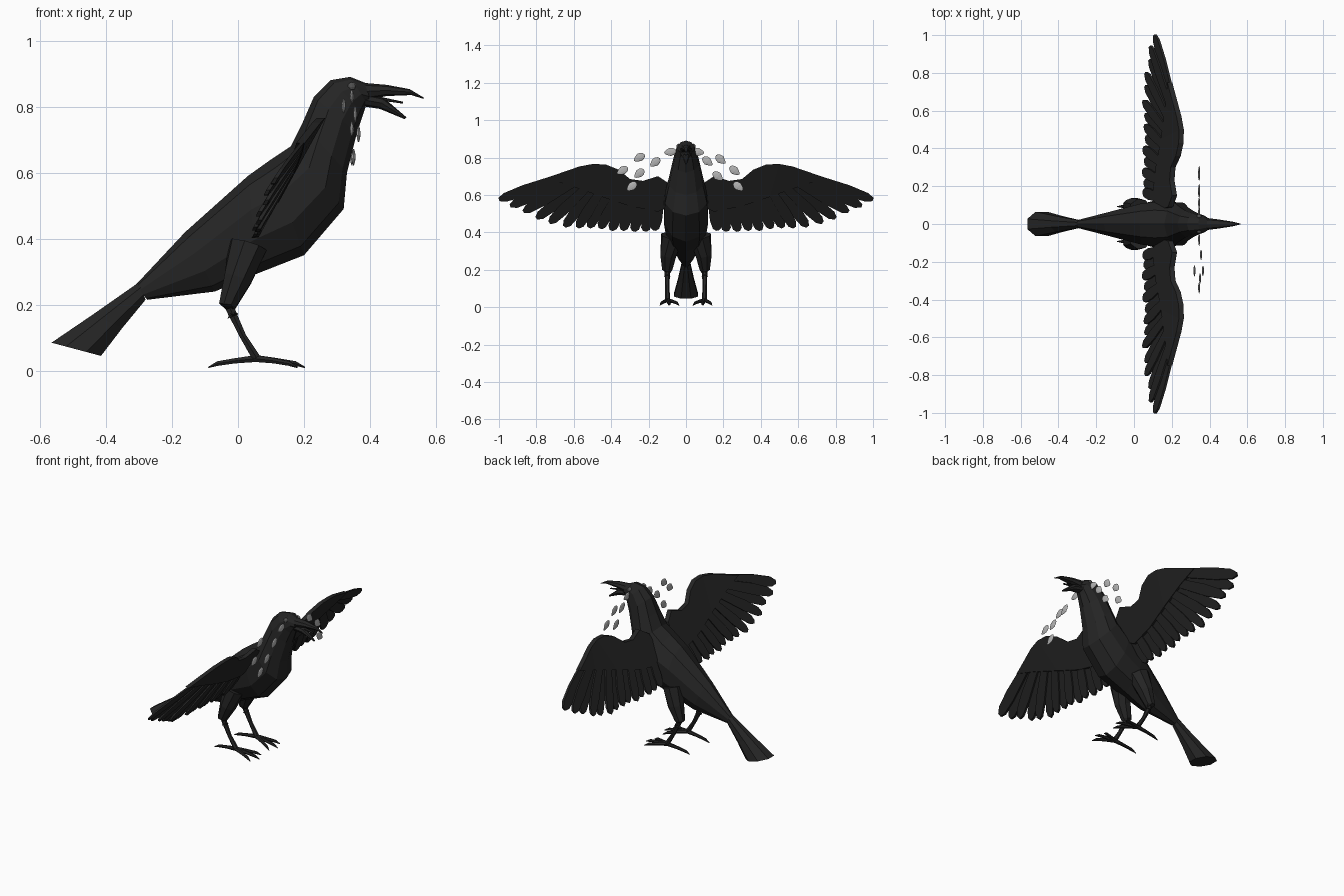
import bpy, bmesh, math
from mathutils import Vector, Matrix

cube = bpy.data.objects.get("Cube")
if cube:
    bpy.data.objects.remove(cube)


def material(name, rgb):
    m = bpy.data.materials.new(name)
    m.use_nodes = True
    m.diffuse_color = (*rgb, 1)
    m.node_tree.nodes["Principled BSDF"].inputs["Base Color"].default_value = (*rgb, 1)
    return m


BLACK = material("soft black", (0.018, 0.018, 0.018))
GREY = material("tear grey", (0.45, 0.45, 0.45))
EYE = material("eye grey", (0.08, 0.08, 0.08))


def finish(bm, name, mat, mirror=False):
    bmesh.ops.recalc_face_normals(bm, faces=bm.faces)
    mesh = bpy.data.meshes.new(name)
    bm.to_mesh(mesh)
    bm.free()
    mesh.materials.append(mat)
    ob = bpy.data.objects.new(name, mesh)
    bpy.context.collection.objects.link(ob)
    if mirror:
        mod = ob.modifiers.new("mirror", "MIRROR")
        mod.use_axis = (False, True, False)
    return ob


def skin(bm, rings):
    """Join rings of points into a closed skin."""
    loops = [[bm.verts.new(p) for p in ring] for ring in rings]
    n = len(loops[0])
    for a, b in zip(loops, loops[1:]):
        for i in range(n):
            j = (i + 1) % n
            bm.faces.new((a[i], a[j], b[j], b[i]))
    bm.faces.new(loops[0])
    bm.faces.new(loops[-1])


def loft(name, sections, sides=10, turn=0.0):
    """Sections are top (x, z), bottom (x, z) and half width."""
    bm = bmesh.new()
    rings = []
    grow = 1 / math.cos(turn)
    for (tx, tz), (bx, bz), w in sections:
        ring = []
        for k in range(sides):
            a = math.tau * k / sides + turn
            c, s = math.cos(a) * grow / 2, math.sin(a) * w
            ring.append(((tx + bx) / 2 + c * (tx - bx), s, (tz + bz) / 2 + c * (tz - bz)))
        rings.append(ring)
    skin(bm, rings)
    return finish(bm, name, BLACK)


def tube(bm, points, radii, sides=6):
    pts = [Vector(p) for p in points]
    rings = []
    for i, p in enumerate(pts):
        d = pts[min(i + 1, len(pts) - 1)] - pts[max(i - 1, 0)]
        q = d.to_track_quat("Z", "Y")
        rings.append([p + q @ Vector((math.cos(t), math.sin(t), 0)) * radii[i]
                      for t in (math.tau * k / sides for k in range(sides))])
    skin(bm, rings)


# Body, neck and head
loft("body", [
    ((-.31, .26), (-.275, .215), .022),
    ((-.16, .42), (-.07, .24), .068),
    ((.03, .59), (.06, .295), .115),
    ((.10, .64), (.20, .35), .125),
    ((.16, .68), (.32, .49), .118),
    ((.195, .75), (.33, .60), .095),
    ((.23, .83), (.36, .72), .072),
    ((.28, .88), (.38, .78), .057),
    ((.34, .89), (.39, .81), .047),
    ((.39, .87), (.40, .81), .03)])

# Fanned tail
loft("tail", [
    ((-.565, .085), (-.415, .045), .07),
    ((-.44, .17), (-.35, .13), .045),
    ((-.30, .268), (-.28, .215), .022)], 8, math.pi / 8)

# Open beak
loft("upper_beak", [
    ((.38, .872), (.39, .82), .032),
    ((.45, .866), (.45, .832), .024),
    ((.52, .853), (.525, .835), .012),
    ((.565, .826), (.56, .824), .002)], 8)
loft("lower_beak", [
    ((.38, .84), (.385, .80), .03),
    ((.44, .828), (.43, .793), .022),
    ((.51, .768), (.505, .762), .004)], 8)
loft("tongue", [
    ((.42, .832), (.42, .82), .012),
    ((.50, .815), (.50, .809), .006)], 6)

# Eyes
bm = bmesh.new()
bmesh.ops.create_uvsphere(bm, u_segments=10, v_segments=6, radius=.014,
                          matrix=Matrix.Translation((.345, .038, .86)))
finish(bm, "eyes", EYE, True)

# Legs and feet
bm = bmesh.new()
tube(bm, [(.03, .075, .38), (.0, .095, .28), (-.03, .1, .20), (-.015, .1, .165)],
     [.06, .046, .029, .018], 8)
finish(bm, "thighs", BLACK, True)
bm = bmesh.new()
tube(bm, [(-.025, .1, .19), (.015, .1, .105), (.055, .098, .04)], [.015, .011, .014])
finish(bm, "shins", BLACK, True)
bm = bmesh.new()
for dx, dy in ((.125, -.06), (.148, -.01), (.125, .042), (-.145, -.005)):
    tube(bm, [(.055 + dx * t, .097 + dy * t, z)
              for t, z in ((0, .037), (.45, .030), (.8, .022), (1, .010))],
         [.012, .009, .008, .002])
finish(bm, "toes", BLACK, True)


# Wings: feathers and coverts lie on one slanted sheet
def on_wing(y, z, lift=0.0):
    return Vector((.05 + .55 * (z - .4) - .08 * max(0, y - .5) + lift, y, z))


def plate(bm, outline, thick, lift=0.0):
    front = [bm.verts.new(on_wing(y, z, lift + thick / 2)) for y, z in outline]
    back = [bm.verts.new(on_wing(y, z, lift - thick / 2)) for y, z in outline]
    n = len(front)
    bm.faces.new(front)
    bm.faces.new(back[::-1])
    for i in range(n):
        j = (i + 1) % n
        bm.faces.new((front[j], front[i], back[i], back[j]))


def feather(bm, base, tip, width, lift):
    b, t = Vector(base), Vector(tip)
    d = t - b
    side = Vector((-d.y, d.x)).normalized() * width / 2
    shape = ((0, .6), (.7, 1), (.93, .8), (1, .3))
    edge = [b + d * f + side * w for f, w in shape]
    edge += [b + d * f - side * w for f, w in reversed(shape)]
    plate(bm, edge, .012, lift)


tips = [(.17, .41), (.22, .405), (.28, .405), (.34, .41), (.40, .41), (.46, .42), (.52, .425),
        (.58, .425), (.65, .43), (.73, .45), (.80, .475), (.87, .51), (.94, .54), (1, .575)]
bm = bmesh.new()
for i, tip in enumerate(tips):
    if i < 8:
        base = Vector((.13, .60)).lerp(Vector((.42, .68)), i / 7)
    else:
        base = Vector((.45, .69)).lerp(Vector((.55, .735)), (i - 8) / 5)
    feather(bm, base, tip, .06, .008 * (i % 2) - .004)
finish(bm, "wing_feathers", BLACK, True)
bm = bmesh.new()
plate(bm, [(.07, .55), (.09, .66), (.15, .70), (.23, .675), (.30, .685), (.36, .735),
           (.43, .763), (.50, .765), (.57, .752), (.75, .69), (.62, .65), (.45, .59),
           (.30, .54), (.15, .51)], .026)
bmesh.ops.triangulate(bm, faces=[f for f in bm.faces if len(f.verts) > 4])
finish(bm, "wing_coverts", BLACK, True)

# Flat tear drops flying outward: x, y, z, lean from straight down
drops = [(.345, -.085, .83, 80), (.355, -.165, .775, 50), (.32, -.25, .80, 60),
         (.365, -.25, .715, 50), (.345, -.34, .73, 60), (.35, -.29, .645, 50),
         (.345, .065, .83, 80), (.345, .115, .78, 50), (.345, .185, .79, 50),
         (.345, .26, .73, 50), (.345, .17, .70, 50), (.345, .28, .645, 50)]
for x, y, z, lean in drops:
    bm = bmesh.new()
    bmesh.ops.create_uvsphere(bm, u_segments=10, v_segments=6, radius=1)
    for v in bm.verts:
        taper = 1 if v.co.z > 0 else 1 + .45 * v.co.z
        v.co = Vector((v.co.x * .006 * taper, v.co.y * .022 * taper, v.co.z * .033))
    turn = Matrix.Rotation(math.radians(lean) * (1 if y > 0 else -1), 4, "X")
    bm.transform(Matrix.Translation((x, y, z)) @ turn)
    finish(bm, "tear_drop", GREY)
